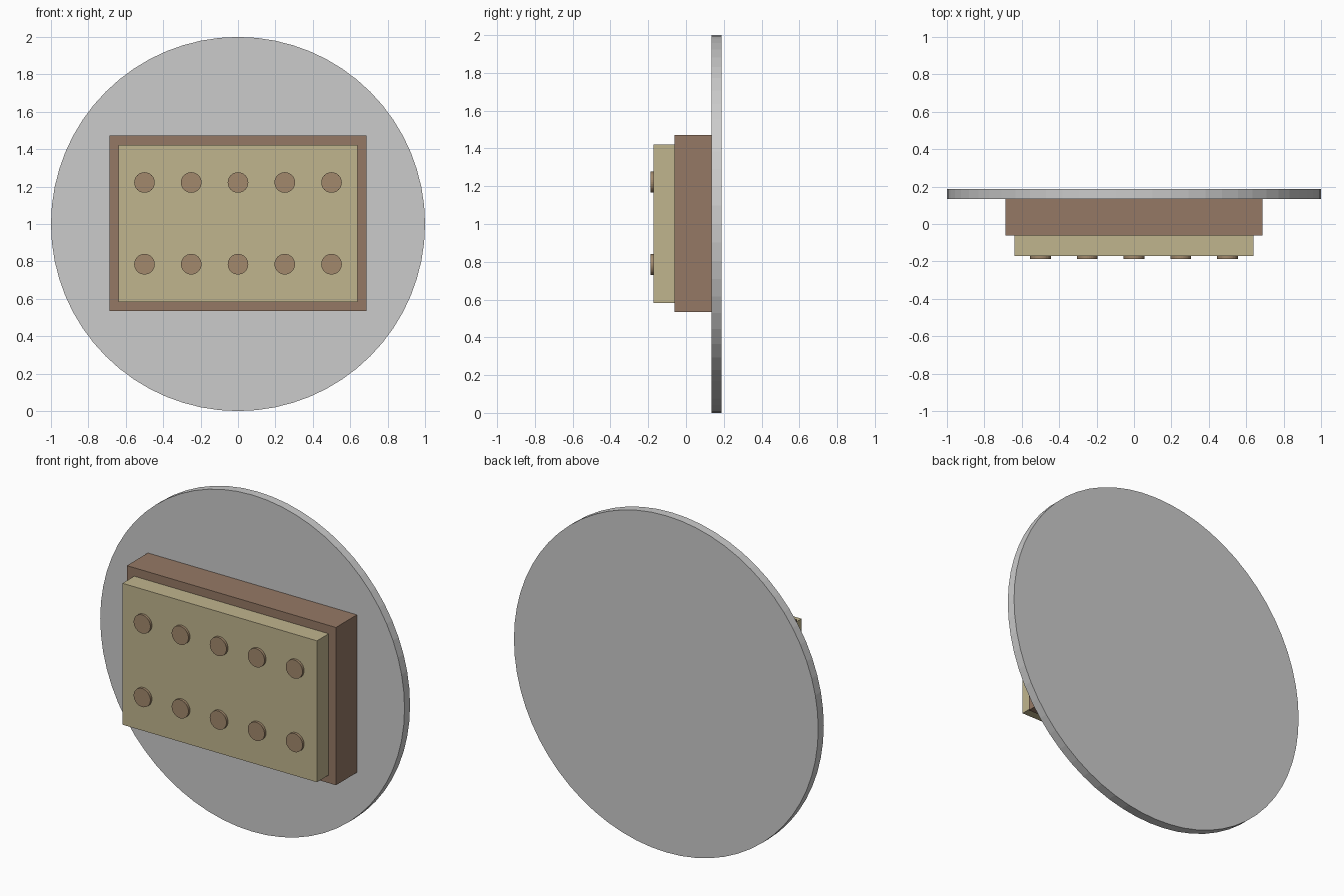
import bpy
from math import radians

if "Cube" in bpy.data.objects:
    bpy.data.objects.remove(bpy.data.objects["Cube"])


def material(name, rgb):
    m = bpy.data.materials.new(name)
    m.diffuse_color = (*rgb, 1)
    m.use_nodes = True
    m.node_tree.nodes["Principled BSDF"].inputs["Base Color"].default_value = m.diffuse_color
    return m


brown = material("brown", (0.30, 0.19, 0.13))
cream = material("cream", (0.53, 0.46, 0.27))
tan = material("tan", (0.36, 0.25, 0.15))


def finish(name, mat):
    ob = bpy.context.object
    ob.name = name
    if mat:
        ob.data.materials.append(mat)
    return ob


def block(name, half_x, y0, y1, z0, z1, mat):
    bpy.ops.mesh.primitive_cube_add(size=1, location=(0, (y0 + y1) / 2, (z0 + z1) / 2))
    ob = finish(name, mat)
    ob.scale = (2 * half_x, y1 - y0, z1 - z0)
    bpy.ops.object.transform_apply(location=False, rotation=False, scale=True)


def disc(name, x, z, radius, y0, y1, sides, mat=None):
    bpy.ops.mesh.primitive_cylinder_add(
        vertices=sides, radius=radius, depth=y1 - y0,
        location=(x, (y0 + y1) / 2, z), rotation=(radians(90), 0, 0))
    finish(name, mat)


# Round back plate
disc("back_plate", 0, 1, 1.0, 0.135, 0.187, 64)

# Stepped box on the plate
block("base_block", 0.687, -0.062, 0.135, 0.535, 1.472, brown)
block("front_panel", 0.639, -0.172, -0.062, 0.582, 1.422, cream)

# Two rows of five buttons
for row, z in (("lower", 0.785), ("upper", 1.222)):
    for i in range(5):
        disc(f"{row}_button_{i + 1}", (i - 2) * 0.25, z, 0.055, -0.187, -0.172, 32, tan)
